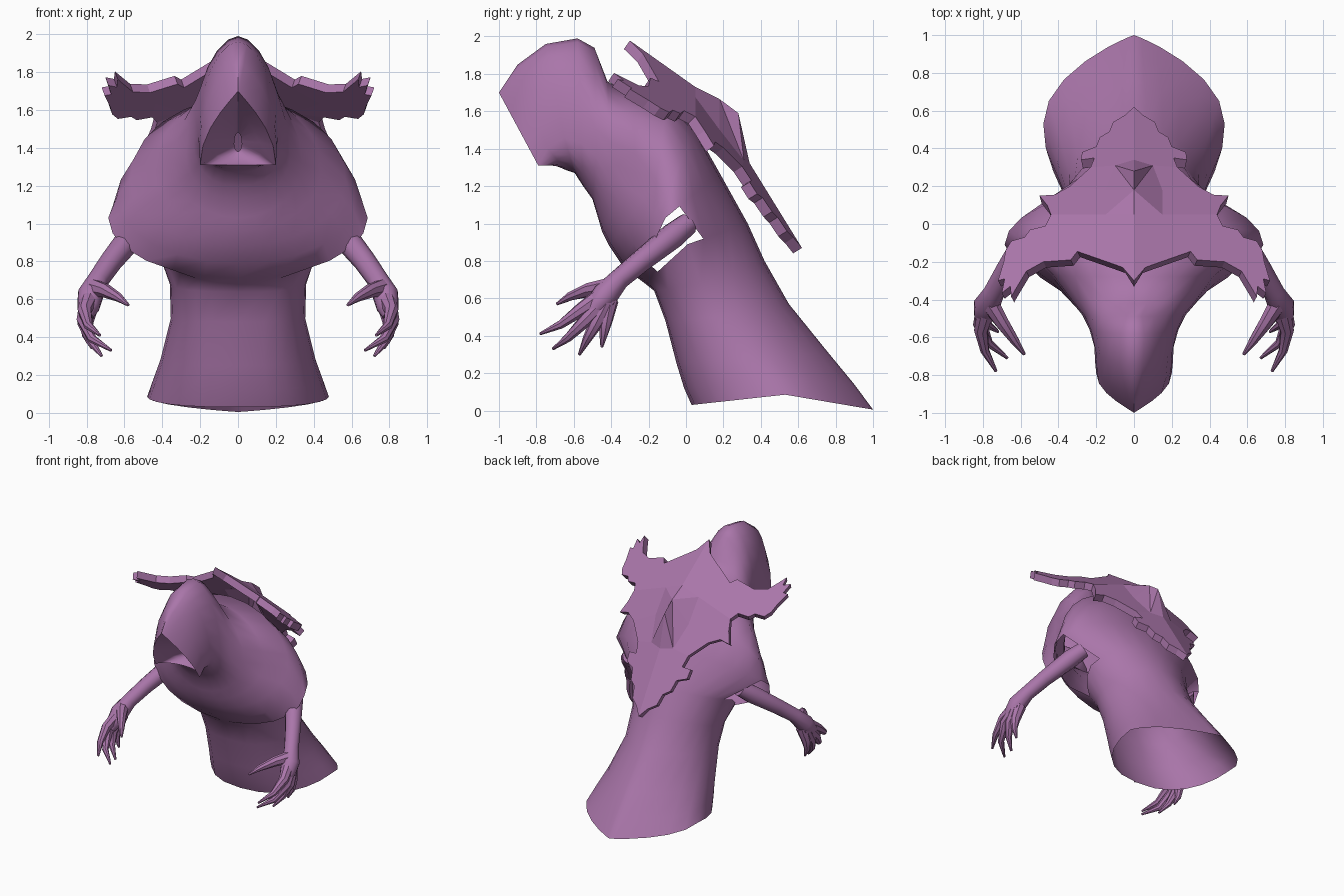
import bpy, bmesh
from math import sin, cos, pi, radians
from mathutils import Vector
from mathutils.geometry import delaunay_2d_cdt

if "Cube" in bpy.data.objects:
    bpy.data.objects.remove(bpy.data.objects["Cube"])

cloth = bpy.data.materials.new("purple")
cloth.diffuse_color = (0.40, 0.18, 0.40, 1)
cloth.use_nodes = True
cloth.node_tree.nodes["Principled BSDF"].inputs["Base Color"].default_value = cloth.diffuse_color


def finish(bm, name, angle=40, recalc=True):
    if recalc:
        bmesh.ops.recalc_face_normals(bm, faces=bm.faces)
    me = bpy.data.meshes.new(name)
    bm.to_mesh(me)
    bm.free()
    ob = bpy.data.objects.new(name, me)
    bpy.context.collection.objects.link(ob)
    me.materials.append(cloth)
    if angle:
        bpy.ops.object.select_all(action='DESELECT')
        ob.select_set(True)
        bpy.context.view_layer.objects.active = ob
        bpy.ops.object.shade_smooth_by_angle(angle=radians(angle))
    return ob


def loft(bm, rings, skip=lambda i, j: False, caps=False):
    vs = [[bm.verts.new(p) for p in r] for r in rings]
    n = len(vs[0])
    for i in range(len(vs) - 1):
        for j in range(n):
            if not skip(i, j):
                k = (j + 1) % n
                bm.faces.new((vs[i][j], vs[i][k], vs[i + 1][k], vs[i + 1][j]))
    if caps:
        bm.faces.new(vs[0])
        bm.faces.new(vs[-1])


def mirror(ob):
    m = ob.modifiers.new("mirror", 'MIRROR')
    m.merge_threshold = 0.002


# Hooded robe: each ring = back/top point, side point, front/under point, roundness
HALF = 12


def robe_ring(ty, tz, w, sy, sz, by, bz, pt=1.0, pb=1.0):
    pts = []
    for j in range(2 * HALF):
        t = pi * j / HALF
        c, s = cos(t), sin(t)
        ey, ez, p = (ty, tz, pt) if c > 0 else (by, bz, pb)
        x = w * abs(s) ** p * (1 if s > 0 else -1)
        if j in (0, HALF):
            x = 0
        pts.append((x, sy + (ey - sy) * abs(c), sz + (ez - sz) * abs(c)))
    return pts


# recessed hood opening
recess = [
    (-.66, 1.48, .02, -.64, 1.42, -.62, 1.38),
    (-.84, 1.60, .12, -.70, 1.37, -.64, 1.34, 2.0),
]
# hood and cape
cape = [
    (-1.0, 1.70, .20, -.79, 1.31, -.69, 1.31, 2.2),
    (-.90, 1.85, .205, -.74, 1.40, -.64, 1.285, 1.4),
    (-.75, 1.96, .21, -.65, 1.46, -.595, 1.27, 1.1, .8),
    (-.58, 1.99, .235, -.56, 1.43, -.55, 1.20, 1.1, .8),
    (-.49, 1.94, .275, -.48, 1.36, -.50, 1.13, 1.4, .9),
    (-.42, 1.76, .34, -.40, 1.32, -.47, 1.03, 1.2),
    (-.28, 1.68, .44, -.27, 1.28, -.45, .96),
    (-.10, 1.66, .57, -.16, 1.23, -.41, .88),
    (.05, 1.50, .64, -.11, 1.14, -.35, .79),
    (.18, 1.27, .685, -.11, 1.03, -.26, .71),
]
# lower robe
skirt = [
    (.33, 1.00, .43, .01, .89, -.22, .68),
    (.42, .80, .36, .08, .68, -.17, .64, 1, .7),
    (.55, .57, .355, .17, .50, -.11, .48, 1.2, .7),
    (.76, .31, .41, .34, .28, -.05, .25, 1.5, .8),
    (.90, .14, .45, .45, .17, -.01, .12, 1.7, .8),
    (1.0, .005, .48, .53, .085, .03, .03, 1.8, .8),
]
robe = recess + cape + skirt
hem = len(recess + cape) - 1
# the sleeve holes are left open between the cape hem and the waist
sleeve = {5, 6, 7, 8}
bm = bmesh.new()
loft(bm, [robe_ring(*r) for r in robe],
     lambda i, j: i == hem and (j in sleeve or 2 * HALF - 1 - j in sleeve))
finish(bm, "hooded_robe", 50)


# Arms and fingers: tapered tubes, mirrored
def tube(bm, path, sides=10):
    pts = [Vector(p[:3]) for p in path]
    rings = []
    for i, p in enumerate(pts):
        d = (pts[min(i + 1, len(pts) - 1)] - pts[max(i - 1, 0)]).normalized()
        u = d.cross(Vector((1, .3, .5))).normalized()
        v = d.cross(u)
        rings.append([p + path[i][3] * (u * cos(2 * pi * k / sides) + v * sin(2 * pi * k / sides))
                      for k in range(sides)])
    loft(bm, rings, caps=True)


bm = bmesh.new()
tube(bm, [(.50, .01, 1.0, .06), (.56, -.07, .935, .07), (.67, -.24, .80, .06),
          (.74, -.36, .70, .056), (.78, -.43, .62, .07), (.79, -.48, .56, .06), (.80, -.52, .51, .035)])
fingers = [
    [(.775, -.43, .63), (.81, -.56, .54), (.79, -.67, .46), (.73, -.78, .41)],
    [(.785, -.43, .60), (.815, -.53, .49), (.77, -.63, .39), (.67, -.71, .33)],
    [(.785, -.42, .59), (.81, -.48, .47), (.78, -.53, .38), (.72, -.57, .30)],
    [(.775, -.41, .59), (.80, -.43, .48), (.80, -.44, .41), (.77, -.45, .34)],
    [(.77, -.41, .66), (.70, -.52, .645), (.63, -.62, .61), (.58, -.69, .57)],
]
for f in fingers:
    tube(bm, [(*p, r) for p, r in zip(f, (.05, .038, .024, .008))], 8)
mirror(finish(bm, "arm"))

# Back mantle: ragged half outline seen from above, draped over a sloping ridge
outline = [
    (0, -.30), (.06, -.23), (.10, -.215), (.30, -.145), (.335, -.19), (.48, -.20), (.57, -.25),
    (.63, -.35), (.65, -.385), (.655, -.33), (.70, -.365), (.685, -.29), (.72, -.30), (.69, -.20),
    (.68, -.14), (.65, -.09), (.58, -.07), (.55, -.03), (.47, -.01), (.44, .05), (.46, .10),
    (.50, .15), (.42, .155), (.34, .20), (.23, .30), (.21, .35), (.28, .34), (.275, .38),
    (.20, .41), (.18, .46), (.13, .49), (.11, .54), (.05, .575), (0, .62),
    (0, .45), (0, .34), (0, .28), (0, .18), (0, .05)]
inner = [(.15, .18), (.10, .31), (.15, .05), (.3, .05), (.45, -.1), (.2, -.07), (.1, .42)]
ridge = [(-.5, 2.12), (.05, 1.73), (.28, 1.42), (.7, .74)]
bumps = {(0, .28): .17, (0, .18): .11}


def drape(x, y):
    for (y0, z0), (y1, z1) in zip(ridge, ridge[1:]):
        if y <= y1:
            break
    z = z0 + (z1 - z0) * (y - y0) / (y1 - y0) - .36 * x
    return z + sum(h for (bx, by), h in bumps.items() if abs(bx - x) + abs(by - y) < .005)


n = len(outline)
co, _, tris, *_ = delaunay_2d_cdt([Vector(p) for p in outline + inner], [], [list(range(n))], 1, 1e-5)
bm = bmesh.new()
vs = [bm.verts.new((p.x, p.y, drape(p.x, p.y))) for p in co]
for t in tris:
    bm.faces.new([vs[i] for i in t])
for f in bm.faces:
    f.normal_update()
    if f.normal.z < 0:
        f.normal_flip()
mantle = finish(bm, "back_mantle", 0, recalc=False)
mirror(mantle)
thick = mantle.modifiers.new("thickness", 'SOLIDIFY')
thick.thickness = .055
thick.offset = -1
